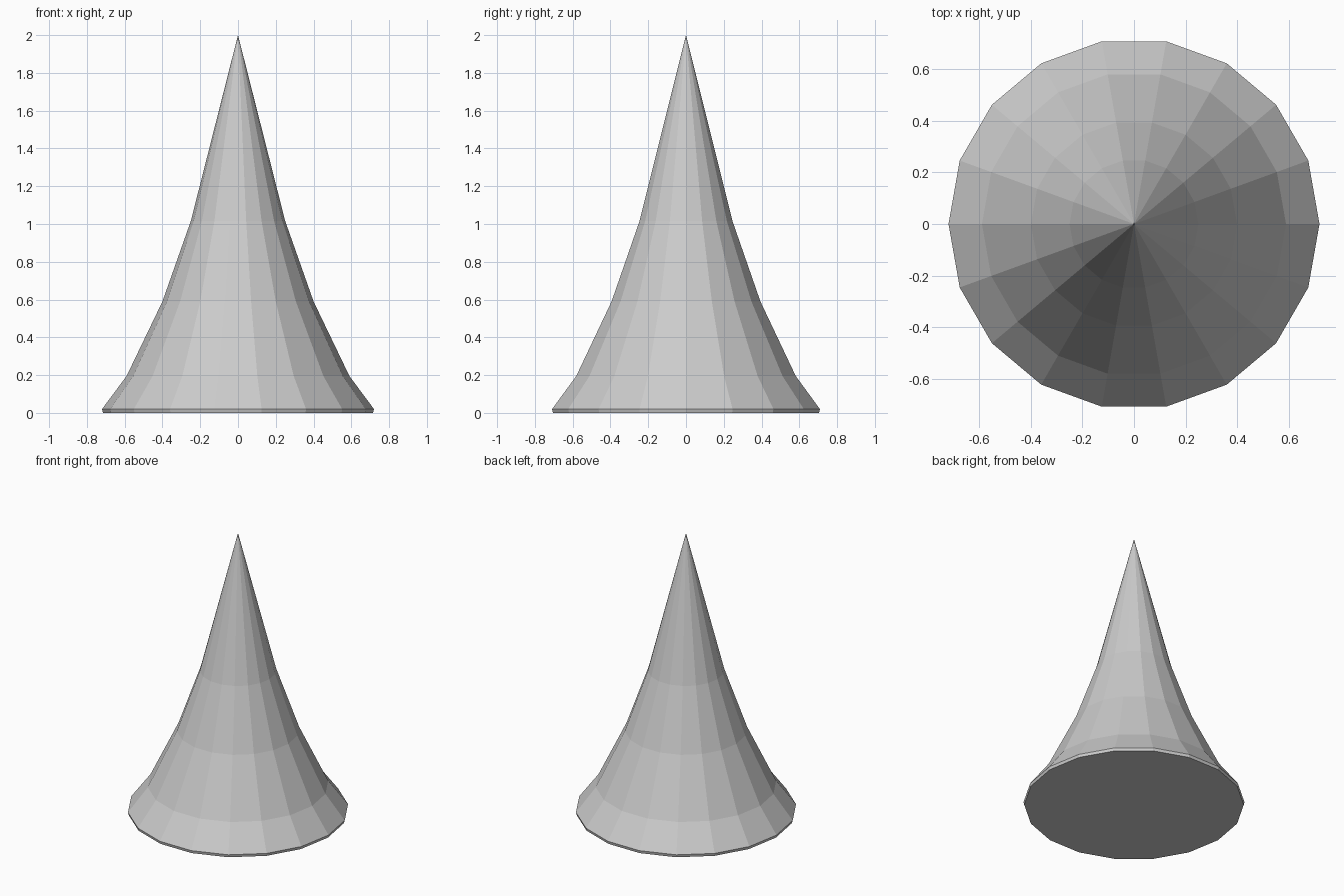
import bpy, bmesh
from math import cos, sin, tau

if "Cube" in bpy.data.objects:
    bpy.data.objects.remove(bpy.data.objects["Cube"])

SIDES = 18
# (radius, height) of each ring, bottom to top
PROFILE = [(0.715, 0.0), (0.72, 0.02), (0.59, 0.195), (0.40, 0.59), (0.25, 1.015)]
APEX_Z = 2.0

bm = bmesh.new()
rings = [[bm.verts.new((r * cos(tau * i / SIDES), r * sin(tau * i / SIDES), z))
          for i in range(SIDES)] for r, z in PROFILE]

# flat underside
bm.faces.new(rings[0][::-1])

# flared sides
for low, high in zip(rings, rings[1:]):
    for i in range(SIDES):
        j = (i + 1) % SIDES
        bm.faces.new((low[i], low[j], high[j], high[i]))

# pointed tip
tip = bm.verts.new((0, 0, APEX_Z))
for i in range(SIDES):
    bm.faces.new((rings[-1][i], rings[-1][(i + 1) % SIDES], tip))

mesh = bpy.data.meshes.new("flared_cone")
bm.to_mesh(mesh)
bm.free()
cone = bpy.data.objects.new("flared_cone", mesh)
bpy.context.collection.objects.link(cone)
